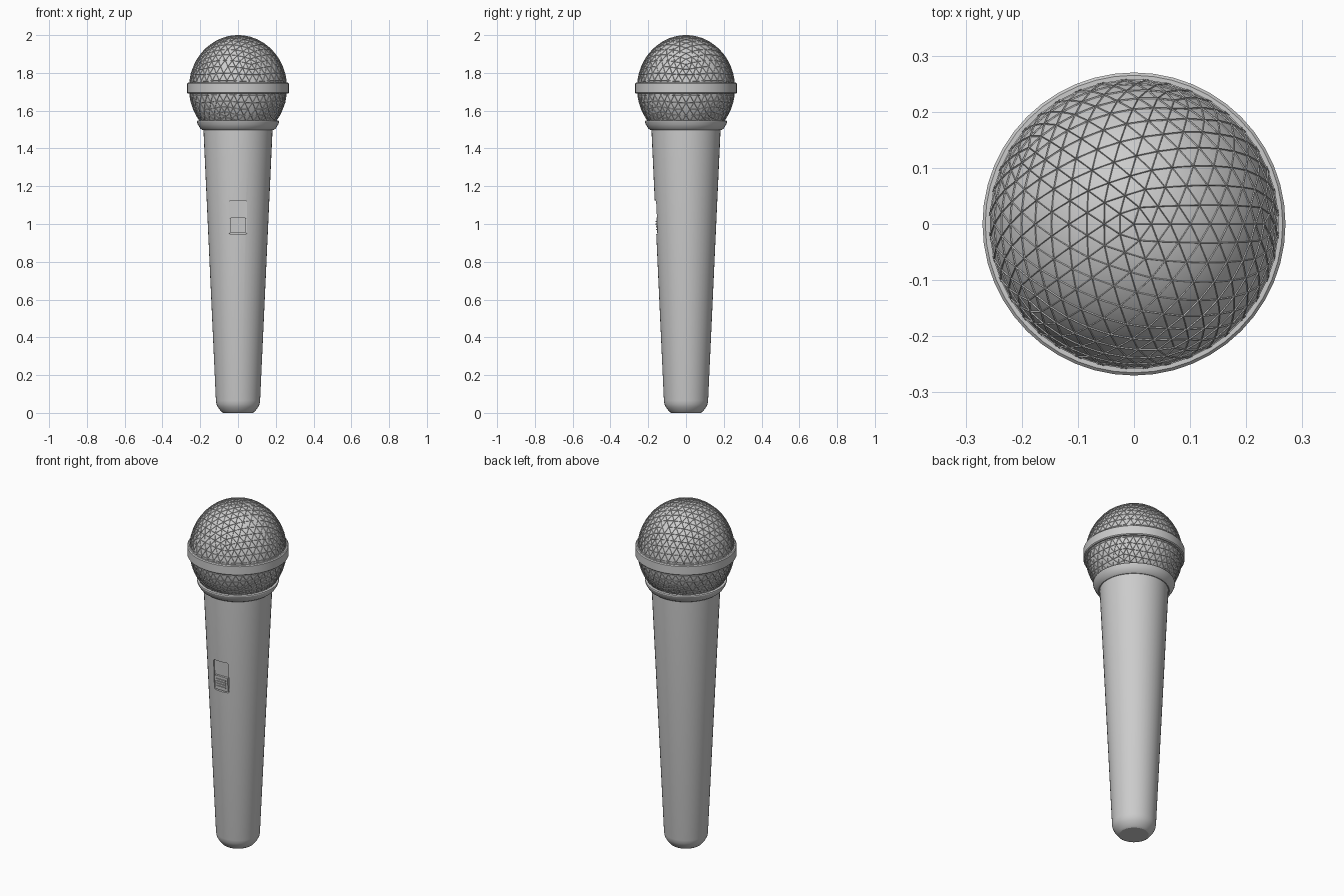
import bpy, bmesh, math
from mathutils import Matrix, Vector

if "Cube" in bpy.data.objects:
    bpy.data.objects.remove(bpy.data.objects["Cube"])

TILT = math.atan(0.066 / 1.45)   # slope of the tapered handle


def finish(name, bm, smooth=True):
    bmesh.ops.recalc_face_normals(bm, faces=bm.faces)
    me = bpy.data.meshes.new(name)
    bm.to_mesh(me)
    bm.free()
    ob = bpy.data.objects.new(name, me)
    bpy.context.collection.objects.link(ob)
    if smooth:
        shade(ob)
    return ob


def activate(ob):
    bpy.ops.object.select_all(action='DESELECT')
    ob.select_set(True)
    bpy.context.view_layer.objects.active = ob


def shade(ob):
    activate(ob)
    bpy.ops.object.shade_smooth_by_angle(angle=math.radians(30))


def lathe(name, profile, closed=False, seg=48, smooth=True):
    bm = bmesh.new()
    verts = [bm.verts.new((r, 0, z)) for r, z in profile]
    edges = [bm.edges.new(p) for p in zip(verts, verts[1:])]
    if closed:
        edges.append(bm.edges.new((verts[-1], verts[0])))
    bmesh.ops.spin(bm, geom=verts + edges, cent=(0, 0, 0), axis=(0, 0, 1),
                   angle=math.tau, steps=seg, use_duplicate=False)
    bmesh.ops.remove_doubles(bm, verts=bm.verts, dist=1e-5)
    return finish(name, bm, smooth)


def switch_box(name, width, height, z, y0, y1, bevel, smooth=True):
    """Box lying on the front of the handle; y0..y1 is the height off its surface."""
    bm = bmesh.new()
    bmesh.ops.create_cube(bm, size=1)
    bmesh.ops.scale(bm, vec=(width, y1 - y0, height), verts=bm.verts)
    if bevel:
        upright = [e for e in bm.edges
                   if abs(e.verts[0].co.y - e.verts[1].co.y) > 1e-6]
        bmesh.ops.bevel(bm, geom=upright, offset=bevel, segments=3,
                        profile=0.5, affect='EDGES')
    bmesh.ops.translate(bm, vec=(0, -(y0 + y1) / 2, z), verts=bm.verts)
    frame = Matrix.Translation((0, -0.160, 1.035)) @ Matrix.Rotation(TILT, 4, 'X')
    bm.transform(frame)
    return finish(name, bm, smooth)


def cut_below(bm, z):
    bmesh.ops.bisect_plane(bm, geom=bm.verts[:] + bm.edges[:] + bm.faces[:],
                           plane_co=(0, 0, z), plane_no=(0, 0, 1), clear_inner=True)


# tapered handle with rounded foot
handle = lathe("handle", [(0, 0), (0.078, 0), (0.088, 0.006), (0.106, 0.030),
                          (0.114, 0.046), (0.117, 0.065), (0.183, 1.50),
                          (0.183, 1.515), (0, 1.515)], smooth=False)

# switch recess cut into the handle
cutter = switch_box("switch_cutter", 0.096, 0.178, 0, -0.014, 0.05, 0.010, False)
cutter.hide_render = True
mod = handle.modifiers.new("recess", 'BOOLEAN')
mod.operation = 'DIFFERENCE'
mod.solver = 'EXACT'
mod.object = cutter
activate(handle)
bpy.ops.object.modifier_apply(modifier=mod.name)
bpy.data.objects.remove(cutter)
shade(handle)

# sliding switch with grip ridges
switch_box("switch_slider", 0.084, 0.082, -0.043, -0.016, -0.003, 0.006)
for i in range(4):
    switch_box(f"switch_ridge_{i + 1}", 0.060, 0.007, -0.064 + i * 0.014,
               -0.005, 0.002, 0)

# collar under the head
lathe("collar", [(0.175, 1.500), (0.188, 1.498), (0.200, 1.506), (0.213, 1.527),
                 (0.218, 1.540), (0.217, 1.546), (0.210, 1.548), (0.195, 1.545)],
      closed=True)

# band around the grille
lathe("grille_band", [(0.252, 1.690), (0.265, 1.690), (0.270, 1.695), (0.270, 1.743),
                      (0.265, 1.748), (0.252, 1.748)], closed=True)

# slightly stretched head core
bm = bmesh.new()
bmesh.ops.create_uvsphere(bm, u_segments=64, v_segments=40, radius=1)
bm.transform(Matrix.Translation((0, 0, 1.72)) @ Matrix.Diagonal((0.258, 0.258, 0.278, 1)))
cut_below(bm, 1.52)
finish("grille_core", bm)

# triangular wire mesh over the head
bm = bmesh.new()
bmesh.ops.create_icosphere(bm, subdivisions=4, radius=1)
bm.transform(Matrix.Translation((0, 0, 1.72)) @ Matrix.Diagonal((0.2585, 0.2585, 0.2785, 1)))
low = [f for f in bm.faces if f.calc_center_median().z < 1.53]
bmesh.ops.delete(bm, geom=low, context='FACES')
grille = finish("grille_wires", bm, False)
wire = grille.modifiers.new("wires", 'WIREFRAME')
wire.thickness = 0.004
wire.offset = 0
wire.use_even_offset = False
